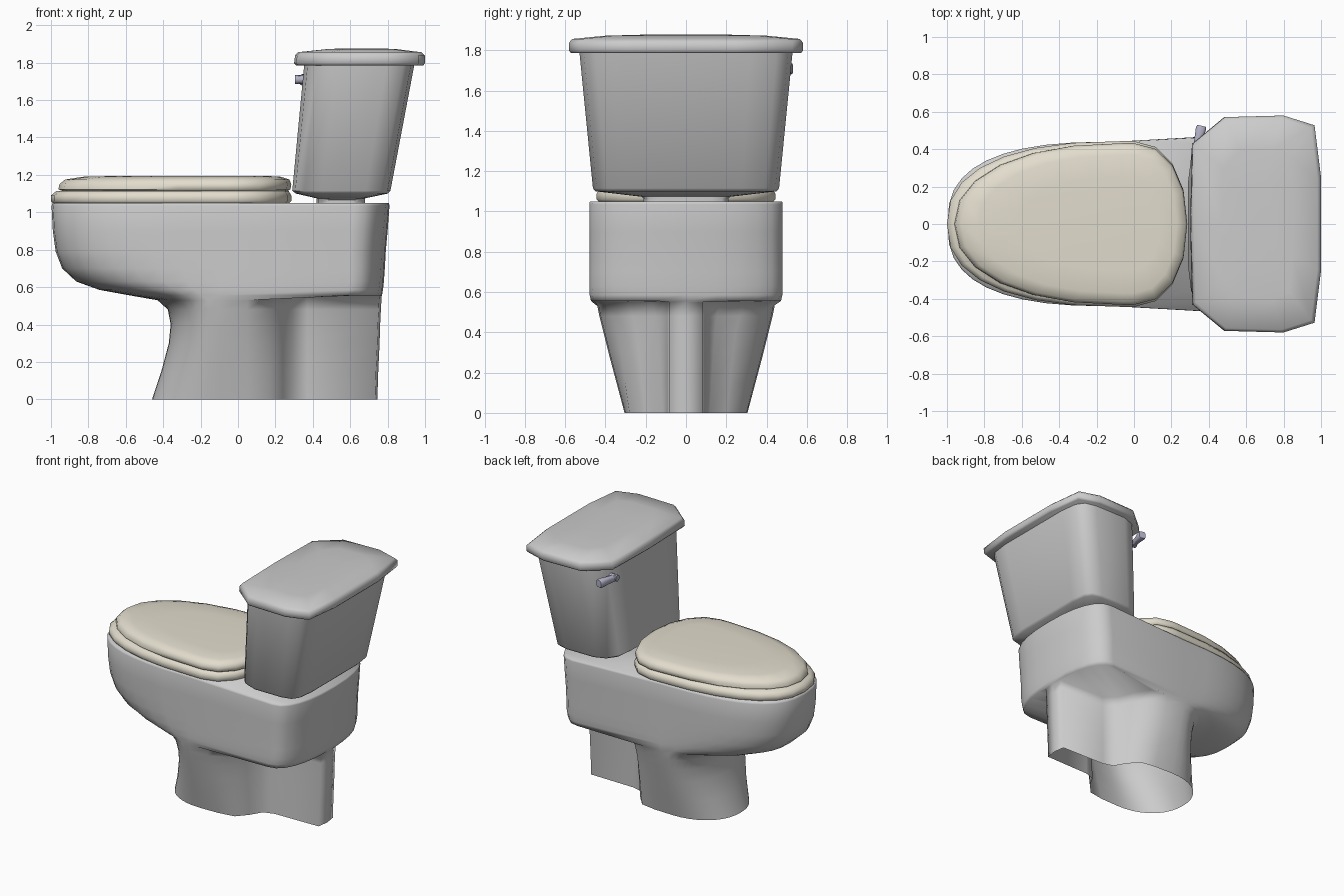
import bpy
import bmesh
import math
from mathutils import Vector

if "Cube" in bpy.data.objects:
    bpy.data.objects.remove(bpy.data.objects["Cube"])


def make(name, rings, mat=None, angle=50, open_base=False):
    """Loft closed rings of equal length, capped at the ends."""
    n = len(rings[0])
    verts = [p for r in rings for p in r]
    faces = []
    for k in range(len(rings) - 1):
        for i in range(n):
            j = (i + 1) % n
            faces.append((k * n + i, k * n + j, k * n + n + j, k * n + n + i))
    faces.append(tuple(range((len(rings) - 1) * n, len(rings) * n)))
    if not open_base:
        faces.append(tuple(range(n))[::-1])
    me = bpy.data.meshes.new(name)
    me.from_pydata(verts, [], faces)
    ob = bpy.data.objects.new(name, me)
    bpy.context.collection.objects.link(ob)
    bm = bmesh.new()
    bm.from_mesh(me)
    bmesh.ops.recalc_face_normals(bm, faces=bm.faces)
    bm.to_mesh(me)
    bm.free()
    if mat:
        me.materials.append(mat)
    bpy.ops.object.select_all(action='DESELECT')
    ob.select_set(True)
    bpy.context.view_layer.objects.active = ob
    bpy.ops.object.shade_smooth_by_angle(angle=math.radians(angle))
    return ob


def mirrored(half, z):
    """Full ring from a half outline; points on y = 0 are kept once."""
    pts = [(x, -y, z) for x, y in half]
    return pts + [(x, y, z) for x, y in reversed(half) if y > 1e-6]


def nose(xf, xm, w, n, e):
    """Rounded front quarter, from the tip to the side."""
    arc = [math.pi / 2 * i / n for i in range(n + 1)]
    return [(xm - (xm - xf) * max(math.cos(a), 0) ** (2 / e),
             w * math.sin(a) ** (2 / e)) for a in arc]


def tail(xc, w, xb, m, e):
    """Rounded back quarter, from the side to the middle of the back."""
    arc = [math.pi / 2 * i / m for i in range(m)]
    return [(xc + (xb - xc) * math.sin(a) ** (2 / e),
             w * math.cos(a) ** (2 / e)) for a in arc] + [(xb, 0)]


def scaled(outline, z, x0, x1, w):
    return mirrored([(x0 + u * (x1 - x0), v * w) for u, v in outline], z)


def material(name, rgb):
    m = bpy.data.materials.new(name)
    m.diffuse_color = (*rgb, 1)
    m.use_nodes = True
    m.node_tree.nodes["Principled BSDF"].inputs["Base Color"].default_value = m.diffuse_color
    return m


cream = material("cream", (0.76, 0.72, 0.61))
metal = material("metal", (0.45, 0.45, 0.58))

# pedestal with narrow rear fin: z, nose, width, fin flare scale, back
pedestal = [
    (0.00, -.46, .305, .78, .745),
    (0.15, -.41, .345, .84, .75),
    (0.30, -.37, .385, .90, .757),
    (0.40, -.36, .41, .95, .76),
    (0.48, -.375, .43, 1.02, .764),
    (0.53, -.43, .44, 1.12, .768),
]
rings = []
for z, xf, w, s, xb in pedestal:
    back = [(.05, w * .985), (.17, .36 * s), (.24, .26 * s), (.29, .15 * s),
            (.37, .092), (xb - .012, .085), (xb, 0)]
    rings.append(mirrored(nose(xf, -.10, w, 10, 2.2) + back, z))
# the fin meets the flat underside slightly higher than the front does
rings[-1] = [(x, y, .55 if x > .1 else z) for x, y, z in rings[-1]]

# bowl above it: z, nose, side width, back start, back width, back
bowl = [
    (0.556, -.58, .44, .58, .472, .77),
    (0.585, -.74, .44, .59, .478, .775),
    (0.63, -.865, .44, .60, .48, .78),
    (0.70, -.94, .44, .60, .48, .785),
    (0.79, -.975, .44, .60, .48, .79),
    (0.90, -.99, .44, .61, .48, .80),
    (1.035, -.997, .44, .62, .48, .81),
    (1.05, -.99, .435, .62, .477, .807),
]
for k, (z, xf, w, xc, wb, xb) in enumerate(bowl):
    e = min(2.65, 2.3 + .08 * k)
    rings.append(mirrored(nose(xf, -.10, w, 10, e) + tail(xc, wb, xb, 6, 2.35), z))
make("bowl", rings, angle=85, open_base=True)


# seat and its closed lid: z, nose, width, back
def cushion(name, rows, n, m, e):
    make(name, [mirrored(nose(xf, -.06, w, n, e) + tail(.0, w, xb, m, 2.15), z)
                for z, xf, w, xb in rows], cream, 60)


cushion("seat", [(1.045, -.985, .43, .27), (1.06, -1.0, .443, .285),
                 (1.09, -1.0, .443, .285), (1.115, -.97, .425, .27)], 7, 4, 2.4)
cushion("seat_lid", [(1.11, -.93, .41, .26), (1.123, -.96, .432, .28),
                     (1.15, -.955, .432, .285), (1.175, -.925, .418, .275),
                     (1.19, -.83, .37, .23), (1.195, -.62, .25, .14)], 6, 4, 2.2)

# tank with neck
tank_half = [(0, 0), (0, .5), (.03, .78), (.13, .93), (.3, 1), (.75, 1),
             (.90, .96), (.97, .85), (1, .6), (1, 0)]
make("tank_neck", [scaled(tank_half, z, .42, .68, w)
                   for z, w in [(1.04, .21), (1.065, .21), (1.10, .26)]])
make("tank", [scaled(tank_half, *r) for r in
              [(1.075, .42, .68, .24), (1.10, .31, .80, .45),
               (1.115, .29, .815, .462), (1.80, .355, .945, .53)]])

# tank cover
cover_half = [(0, 0), (.015, .74), (.26, .985), (.71, 1), (.95, .91), (1, .43), (1, 0)]
make("tank_cover", [scaled(cover_half, *r) for r in
                    [(1.785, .31, .99, .57), (1.797, .30, 1.0, .58),
                     (1.838, .305, 1.0, .58), (1.856, .32, .98, .565),
                     (1.872, .47, .85, .40), (1.877, .56, .76, .22)]], angle=75)

# flush lever and its stub, along the tank's front corner
a, b = Vector((.322, .37, 1.71)), Vector((.362, .525, 1.708))
d = (b - a).normalized()
side = d.cross(Vector((0, 0, 1))).normalized()
lever = []
for t, h, w in [(0, .022, .016), (.5, .024, .02), (.9, .03, .028), (1, .026, .024)]:
    c = a.lerp(b, t)
    lever.append([tuple(c + side * w * sx + Vector((0, 0, h * sz)))
                  for sx, sz in [(-1, -.6), (-1, .6), (-.6, 1), (.6, 1),
                                 (1, .6), (1, -.6), (.6, -1), (-.6, -1)]])
make("flush_lever", lever, metal)
eighths = [k * math.pi / 4 for k in range(8)]
make("lever_stub", [[(x, .38 + .024 * math.cos(t), 1.71 + .024 * math.sin(t))
                     for t in eighths] for x in (.305, .39)], metal)
